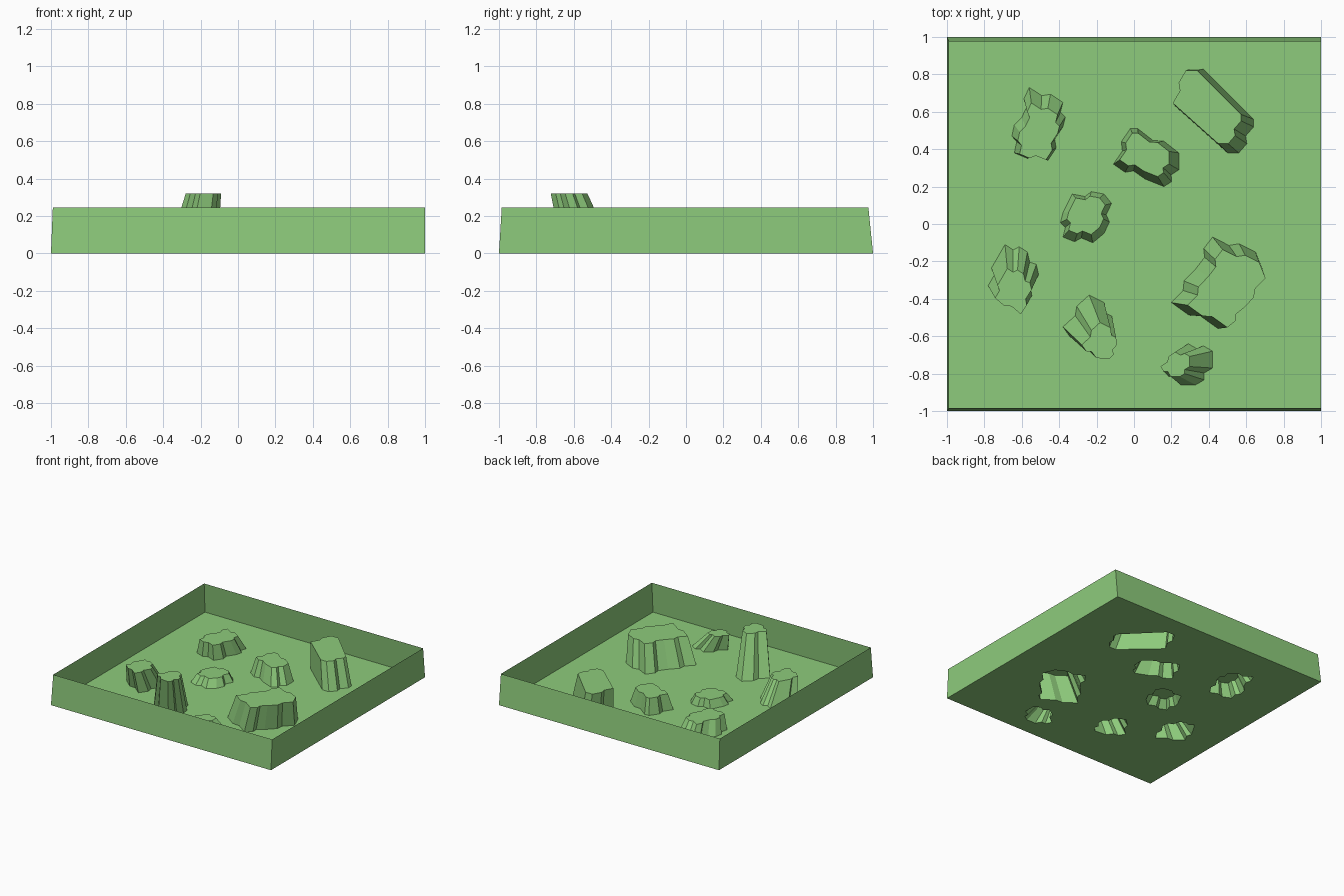
import bpy, bmesh
from mathutils import Vector

if "Cube" in bpy.data.objects:
    bpy.data.objects.remove(bpy.data.objects["Cube"])

green = bpy.data.materials.new("green")
green.diffuse_color = (0.27, 0.60, 0.20, 1)
green.use_nodes = True
green.node_tree.nodes["Principled BSDF"].inputs["Base Color"].default_value = green.diffuse_color
floor_loops = []


def make_object(name, bm):
    mesh = bpy.data.meshes.new(name)
    bm.to_mesh(mesh)
    bm.free()
    mesh.materials.append(green)
    obj = bpy.data.objects.new(name, mesh)
    bpy.context.collection.objects.link(obj)


def ring(bm, points, z):
    return [bm.verts.new((p[0], p[1], z)) for p in points]


def skirt(bm, low, high):
    for i in range(len(low)):
        bm.faces.new((low[i - 1], low[i], high[i], high[i - 1]))


def jagged(points):
    """Break medium-length edges with a small step, like weathered rock."""
    out = []
    for i, a in enumerate(points):
        b = points[(i + 1) % len(points)]
        d = b - a
        out.append(a)
        if 0.12 < d.length < 0.3:
            side = Vector((d.y, -d.x)).normalized() * 0.013
            out += [a + d * 0.4 + side, a + d * 0.6 - side]
    return out


def rock(name, height, scale, dx, dy, *outline):
    """Hollow tapered shell, leaning by (dx, dy), closed on top only."""
    base = jagged([Vector(p) for p in outline])
    xs, ys = [p.x for p in base], [p.y for p in base]
    mid = Vector((min(xs) + max(xs), min(ys) + max(ys))) / 2
    top = [mid + Vector((dx, dy)) + (p - mid) * scale for p in base]
    bm = bmesh.new()
    low, high = ring(bm, base, 0), ring(bm, top, height)
    skirt(bm, low, high)
    bm.faces.new(high)
    make_object(name, bm)
    floor_loops.append(base)


# Rocks, outlines counter-clockwise
rock("rock_back_left", 0.12, 0.78, 0, -0.04, (-0.64, 0.38), (-0.46, 0.34),
     (-0.38, 0.52), (-0.38, 0.65), (-0.56, 0.73), (-0.6, 0.57), (-0.64, 0.53))
rock("rock_back_right", 0.215, 0.87, -0.04, 0.02, (0.22, 0.63), (0.5, 0.38),
     (0.56, 0.38), (0.64, 0.52), (0.64, 0.56), (0.37, 0.83), (0.3, 0.83))
rock("rock_back_middle", 0.13, 0.75, -0.01, 0.015, (-0.11, 0.32), (0.06, 0.24),
     (0.16, 0.2), (0.24, 0.29), (0.24, 0.38), (0.02, 0.51), (-0.02, 0.51))
rock("rock_centre", 0.065, 0.75, 0, 0.01, (-0.38, -0.07), (-0.22, -0.1),
     (-0.16, -0.05), (-0.12, 0.11), (-0.16, 0.16), (-0.33, 0.16), (-0.38, 0.06))
rock("rock_left", 0.17, 0.72, 0, -0.08, (-0.78, -0.33), (-0.59, -0.45),
     (-0.51, -0.27), (-0.57, -0.15), (-0.69, -0.11), (-0.73, -0.18))
rock("rock_tall", 0.32, 0.7, 0.06, -0.105, (-0.38, -0.55), (-0.27, -0.65),
     (-0.17, -0.66), (-0.11, -0.55), (-0.16, -0.42), (-0.24, -0.38))
rock("rock_front", 0.13, 0.6, -0.07, 0, (0.16, -0.77), (0.25, -0.86),
     (0.33, -0.86), (0.42, -0.77), (0.42, -0.68), (0.29, -0.64))
rock("rock_right", 0.21, 0.85, 0.05, -0.03, (0.2, -0.42), (0.45, -0.56),
     (0.55, -0.44), (0.69, -0.25), (0.65, -0.15), (0.42, -0.07), (0.33, -0.24))

# Floor sheet, open underneath each rock
corners = [(-1, -1), (1, -1), (1, 1), (-1, 1)]
bm = bmesh.new()
edges = []
for loop in [corners] + floor_loops:
    vs = ring(bm, loop, 0)
    edges += [bm.edges.new((vs[i - 1], vs[i])) for i in range(len(vs))]
bmesh.ops.triangle_fill(bm, use_beauty=True, use_dissolve=False, edges=edges, normal=(0, 0, 1))
make_object("floor", bm)

# Thin rim walls, leaning slightly inward
bm = bmesh.new()
rim = [(-0.99, -0.985), (1, -0.985), (1, 0.975), (-0.99, 0.975)]
skirt(bm, ring(bm, corners, 0), ring(bm, rim, 0.247))
make_object("rim_walls", bm)
